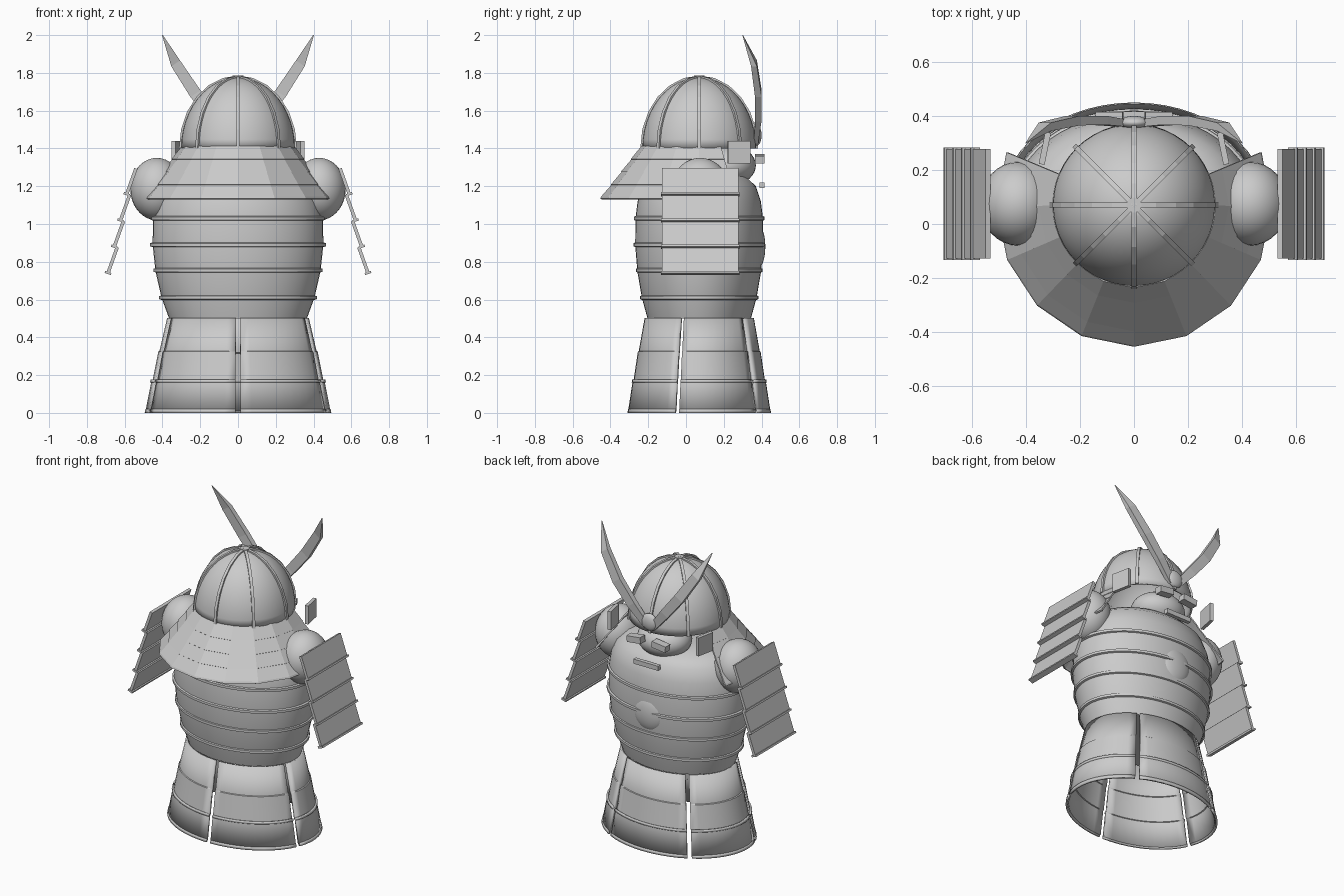
import bpy, bmesh
from math import sin, cos, pi, radians, atan2
from mathutils import Vector, Matrix

cube = bpy.data.objects.get("Cube")
if cube:
    bpy.data.objects.remove(cube)

GREY = (0.6, 0.6, 0.6, 1)
steel = bpy.data.materials.new("plain grey")
steel.use_nodes = True
steel.diffuse_color = GREY
steel.node_tree.nodes["Principled BSDF"].inputs["Base Color"].default_value = GREY
MID = 0.07  # depth of the body axis


def finish(name, bm, smooth=None, thick=0):
    bmesh.ops.recalc_face_normals(bm, faces=bm.faces)
    mesh = bpy.data.meshes.new(name)
    bm.to_mesh(mesh)
    bm.free()
    mesh.materials.append(steel)
    ob = bpy.data.objects.new(name, mesh)
    bpy.context.collection.objects.link(ob)
    if thick:
        mod = ob.modifiers.new("thickness", "SOLIDIFY")
        mod.thickness = thick
        mod.offset = 0
    if smooth:
        bpy.ops.object.select_all(action="DESELECT")
        ob.select_set(True)
        bpy.context.view_layer.objects.active = ob
        bpy.ops.object.shade_smooth_by_angle(angle=radians(smooth))
    return ob


def lathe(name, profile, depth=1.0, start=0, end=360, segs=48, smooth=30, thick=0, cap=False):
    """Sweep (radius, z) points around the body axis, squashed in depth."""
    bm = bmesh.new()
    full = end - start == 360
    count = segs if full else segs + 1
    cols = []
    for i in range(count):
        a = radians(start + (end - start) * i / segs)
        cols.append([bm.verts.new((r * cos(a), MID + depth * r * sin(a), z)) for r, z in profile])
    for i in range(segs):
        a, b = cols[i], cols[(i + 1) % count]
        for j in range(len(profile) - 1):
            bm.faces.new((a[j], b[j], b[j + 1], a[j + 1]))
    if cap:
        bm.faces.new([c[0] for c in cols])
        bm.faces.new([c[-1] for c in cols])
    return finish(name, bm, smooth, thick)


def ball(name, centre, radii):
    bm = bmesh.new()
    bmesh.ops.create_uvsphere(bm, u_segments=32, v_segments=18, radius=1,
                              matrix=Matrix.Translation(centre) @ Matrix.Diagonal((*radii, 1)))
    return finish(name, bm, 60)


def box(name, centre, size, rot=(0, "Y")):
    bm = bmesh.new()
    bmesh.ops.create_cube(bm, size=1, matrix=Matrix.Translation(centre)
                          @ Matrix.Rotation(rot[0], 4, rot[1]) @ Matrix.Diagonal((*size, 1)))
    return finish(name, bm)


def blade(name, sections):
    """Join four-cornered sections into a closed bar."""
    bm = bmesh.new()
    rows = [[bm.verts.new(p) for p in s] for s in sections]
    for a, b in zip(rows, rows[1:]):
        for k in range(4):
            n = (k + 1) % 4
            bm.faces.new((a[k], a[n], b[n], b[k]))
    bm.faces.new(rows[0])
    bm.faces.new(rows[-1])
    return finish(name, bm)


# Cuirass with raised lacing rings
lathe("cuirass", [(0.365, 0.5), (0.405, 0.61), (0.437, 0.75), (0.452, 0.89), (0.45, 1.03),
                  (0.435, 1.12), (0.4, 1.2), (0.33, 1.25), (0.15, 1.27)], 0.75, smooth=60, cap=True)
for r, z in ((0.405, 0.61), (0.435, 0.755), (0.453, 0.89), (0.45, 1.03)):
    lathe("cuirass_ring", [(r, z - 0.012), (r + 0.012, z - 0.008), (r + 0.012, z + 0.008),
                           (r, z + 0.012)], 0.75)
ball("chest_disc", (0, 0.375, 0.88), (0.11, 0.045, 0.12))

# Five skirt panels, each of three overlapping rows
skirt = [(0.482, 0.01), (0.452, 0.165), (0.446, 0.168), (0.416, 0.32), (0.41, 0.323), (0.368, 0.5)]
for k in range(5):
    a = 270 + 72 * k
    lathe("skirt_panel", skirt, 0.765, a + 1.7, a + 70.3, 10, thick=0.016)
    lathe("skirt_hem", [(0.489, 0.0), (0.485, 0.02)], 0.765, a + 1.7, a + 70.3, 10, thick=0.012)
    lathe("skirt_trim", [(0.46, 0.16), (0.457, 0.175)], 0.765, a + 1.7, a + 70.3, 10, thick=0.012)

# Helmet bowl, ribs and top knob
bowl = [(0.296 * cos(t), 1.40 + 0.37 * sin(t)) for t in [pi / 2 * i / 12 * 0.99 for i in range(13)]]
lathe("helmet_bowl", bowl, smooth=60, thick=0.01)
for k in range(8):
    a = k * pi / 4
    out, side = Vector((cos(a), sin(a), 0)), Vector((-sin(a), cos(a), 0)) * 0.009
    sections = []
    for i in range(7):
        t = pi / 2 * i / 6
        core = Vector((0, MID, 1.40)) + out * 0.292 * cos(t) + Vector((0, 0, 0.366 * sin(t)))
        lift = (out * cos(t) + Vector((0, 0, sin(t)))) * 0.02
        sections.append([core - side, core + side, core + side + lift, core - side + lift])
    blade("helmet_rib", sections)
lathe("helmet_knob", [(0.028, 1.755), (0.028, 1.785)], segs=16, cap=True)

# Flaring neck guard of stepped rows, open at the face
guard, rows = [], 4
for i in range(rows):
    for f in (0.0, 0.97):
        t = (i + f) / rows
        guard.append((0.292 + 0.205 * t + 0.004 * (f > 0), 1.41 - 0.27 * t))
guard.append((0.504, 1.132))
lathe("neck_guard", guard, 1.03, 270 - 112, 270 + 112, 10, smooth=None, thick=0.012)

# Face mask
ball("face_mask", (0, 0.22, 1.31), (0.17, 0.15, 0.11))
box("mask_lip", (0, 0.403, 1.205), (0.18, 0.026, 0.03))
ball("crest_boss", (0, 0.375, 1.47), (0.055, 0.025, 0.055))

# Horn path as (x, y, z, half width)
horn = [(0.02, 0.37, 1.44, 0.022), (0.12, 0.383, 1.56, 0.03), (0.225, 0.383, 1.69, 0.032),
        (0.33, 0.36, 1.85, 0.028), (0.4, 0.30, 2.0, 0.002)]

for s, label in ((1, "left"), (-1, "right")):
    box(label + "_brow", (s * 0.09, 0.39, 1.345), (0.1, 0.05, 0.04), (s * 0.12, "Y"))
    box(label + "_turn_back", (s * 0.33, 0.28, 1.38), (0.022, 0.12, 0.12), (s * 0.2, "Z"))
    ball(label + "_shoulder", (s * 0.43, 0.075, 1.185), (0.14, 0.155, 0.165))
    sections = []
    for x, y, z, w in horn:
        across = Vector((s * 0.82, 0, -0.57)) * w
        deep = Vector((0, 0.55 * w, 0))
        c = Vector((s * x, y, z))
        sections.append([c - across - deep, c + across - deep, c + across + deep, c - across + deep])
    blade(label + "_horn", sections)
    # Shoulder guard: four hanging plates with lipped lower edges
    tilt = atan2(0.05, 0.14)
    for i in range(4):
        x, z = 0.565 + 0.033 * i, 1.225 - 0.139 * i
        box(label + "_shoulder_plate", (s * x, 0.075, z), (0.018, 0.405, 0.146), (-s * tilt, "Y"))
        box(label + "_plate_lip", (s * (x + 0.024), 0.075, z - 0.067), (0.034, 0.415, 0.012),
            (-s * tilt, "Y"))
